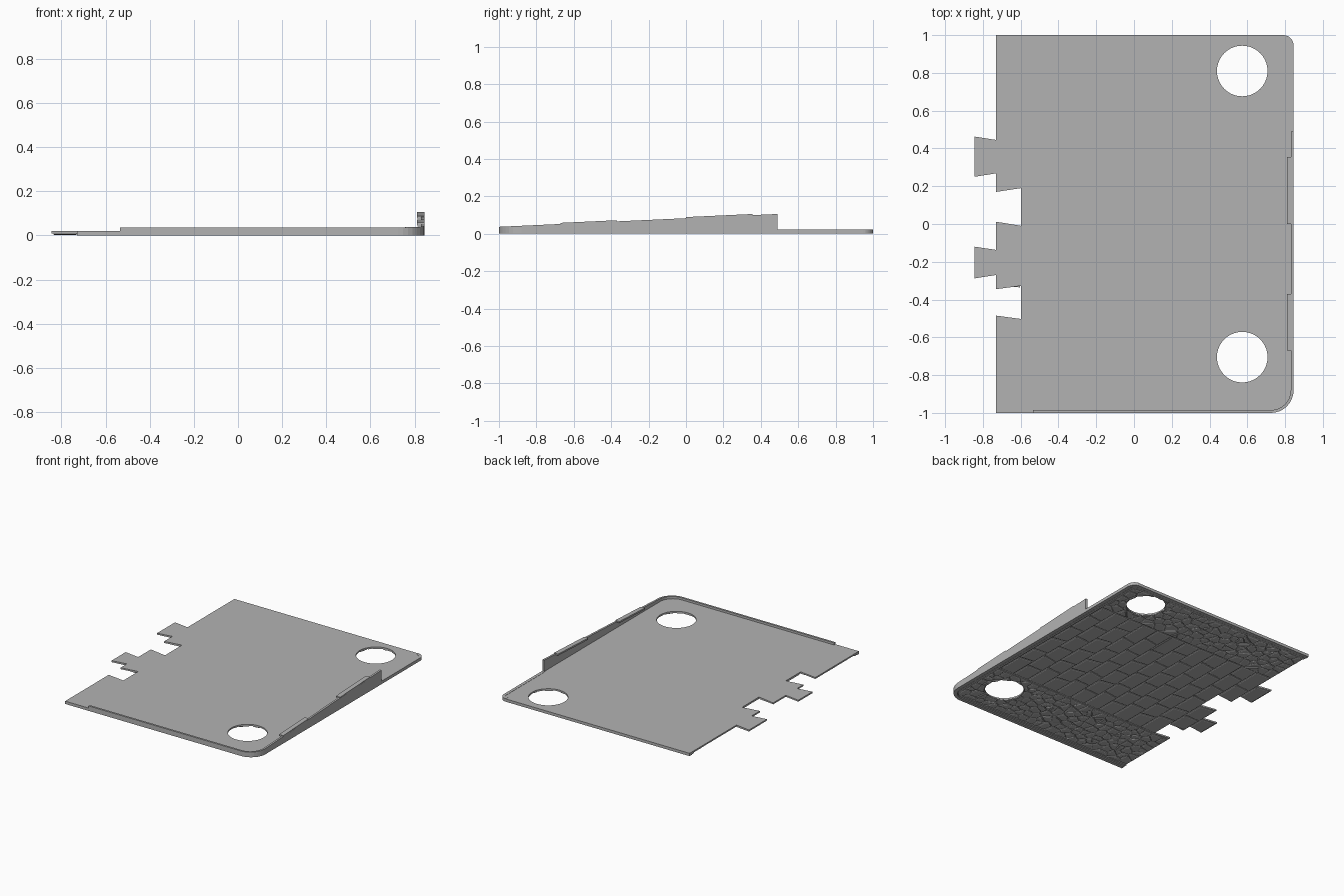
import bpy, bmesh, math, random
from mathutils import Vector

random.seed(4)
if "Cube" in bpy.data.objects:
    bpy.data.objects.remove(bpy.data.objects["Cube"])

GREY = (0.45, 0.45, 0.45, 1)
mat = bpy.data.materials.new("plain grey")
mat.use_nodes = True
mat.diffuse_color = GREY
mat.node_tree.nodes["Principled BSDF"].inputs["Base Color"].default_value = GREY

LEFT, RIGHT = -0.73, 0.845
HOLES = [(Vector((0.573, 0.81)), 0.134), (Vector((0.573, -0.705)), 0.134)]
CORE, TOP = 0.01, 0.021          # underside and top of the plate


def finish(name, bm):
    bmesh.ops.recalc_face_normals(bm, faces=bm.faces)
    mesh = bpy.data.meshes.new(name)
    bm.to_mesh(mesh)
    bm.free()
    mesh.materials.append(mat)
    obj = bpy.data.objects.new(name, mesh)
    bpy.context.collection.objects.link(obj)
    return obj


def arc(cx, cy, r, start, end, n):
    return [Vector((cx + r * math.cos(t), cy + r * math.sin(t)))
            for t in (math.radians(start + (end - start) * i / n) for i in range(n + 1))]


def rim(d):
    """Front, right and back edge of the plate, moved inwards by d."""
    r1, r2 = 0.12, 0.055
    return ([Vector((LEFT, d - 1)), Vector((-0.535, d - 1))]
            + arc(RIGHT - r1, r1 - 1, r1 - d, -90, 0, 8)
            + [Vector((RIGHT - d, 0.49))]
            + arc(RIGHT - r2, 1 - r2, r2 - d, 0, 90, 8)
            + [Vector((LEFT, 1 - d))])


def ribbon(name, a, b, low, high):
    """Solid strip between two paths; low and high give z from the y position."""
    bm = bmesh.new()
    rings = []
    for p, q in zip(a, b):
        y = p.y
        rings.append([bm.verts.new((v.x, v.y, z)) for v, z in
                      ((p, low(y)), (q, low(y)), (q, high(y)), (p, high(y)))])
    for r, s in zip(rings, rings[1:]):
        for i in range(4):
            j = (i + 1) % 4
            bm.faces.new((r[i], r[j], s[j], s[i]))
    bm.faces.new(rings[0])
    bm.faces.new(rings[-1])
    return finish(name, bm)


def level(z):
    return lambda y: z


def wall_top(y):
    return 0.037 + 0.046 * max(0, y + 1)


# Plate with dovetail tabs, notches and two round holes
edge_steps = [(LEFT, 0.445), (-0.845, 0.463), (-0.845, 0.25), (LEFT, 0.268),
              (LEFT, 0.17), (-0.597, 0.19), (-0.597, -0.01), (LEFT, 0.012),
              (LEFT, -0.137), (-0.845, -0.12), (-0.845, -0.288), (LEFT, -0.27),
              (LEFT, -0.345), (-0.597, -0.327), (-0.597, -0.503), (LEFT, -0.485)]
bm = bmesh.new()
loops = [rim(0) + [Vector(p) for p in edge_steps]]
loops += [arc(c.x, c.y, r, 0, 360, 40)[:-1] for c, r in HOLES]
edges = []
for loop in loops:
    vs = [bm.verts.new((p.x, p.y, CORE)) for p in loop]
    edges += [bm.edges.new((vs[i - 1], vs[i])) for i in range(len(vs))]
bmesh.ops.triangle_fill(bm, edges=edges, use_beauty=True)
res = bmesh.ops.extrude_face_region(bm, geom=bm.faces[:])
bmesh.ops.translate(bm, vec=(0, 0, TOP - CORE),
                    verts=[g for g in res["geom"] if isinstance(g, bmesh.types.BMVert)])
finish("base_plate", bm)

# Kerb lines under the rim, ramped wall above it, and low lip at the back
ribbon("outer_kerb", rim(0), rim(0.026), level(0), level(0.0105))
ribbon("inner_kerb", rim(0.031), rim(0.052), level(0.003), level(0.0105))
ribbon("ramped_wall", rim(0)[1:12], rim(0.015)[1:12], level(0.0105), wall_top)
ribbon("back_lip", rim(0)[11:21], rim(0.022)[11:21], level(0.02), level(0.0225))

# Coping strips along the top of the wall
for i, (y0, y1) in enumerate(((-0.67, -0.37), (0, 0.355))):
    ribbon(f"coping_{i + 1}", [Vector((0.81, y0)), Vector((0.81, y1))],
           [Vector((0.8445, y0)), Vector((0.8445, y1))],
           lambda y: wall_top(y) - 0.006, lambda y: wall_top(y) + 0.006)


def shrink(poly, gap):
    c = sum(poly, Vector((0, 0))) / len(poly)
    return [p + (c - p) * min(0.6, gap / max((c - p).length, 1e-5)) for p in poly]


def add_stone(bm, poly, gap, bevel, depth):
    """Paving stone hanging below the plate, with bevelled edges."""
    body = shrink(poly, gap)
    face = shrink(body, bevel)
    rings = [[bm.verts.new((p.x, p.y, z)) for p in ring] for ring, z in
             ((body, CORE + 0.0005), (body, depth + 0.003), (face, depth))]
    n = len(poly)
    for r, s in zip(rings, rings[1:]):
        for i in range(n):
            bm.faces.new((r[i - 1], r[i], s[i], s[i - 1]))
    bm.faces.new(rings[0])
    bm.faces.new(rings[-1])


# Running-bond pavers in the middle of the underside
SEAMS = ([0.6, 0.37, 0.18, 0, -0.17, -0.335, -0.495],
         [0.6, 0.455, 0.26, 0.07, -0.13, -0.28, -0.495])
COURSE = 0.127
bm = bmesh.new()
for k in range(-1, 12):
    x0 = LEFT + 0.003 + COURSE * k
    x1 = min(x0 + COURSE, 0.786)
    if k < 0:
        x0 += 0.014
    seams = SEAMS[k % 2]
    slants = [0] + [random.uniform(-0.012, 0.012) for _ in seams[1:-1]] + [0]
    for i in range(len(seams) - 1):
        if (k == -1 and i not in (1, 4)) or (k == 0 and i in (2, 5)):
            continue
        a, b, s, t = seams[i], seams[i + 1], slants[i], slants[i + 1]
        if k == -1:
            s, t = -0.006, 0.006
        poly = [Vector(p) for p in ((x0, b - t), (x1, b + t), (x1, a + s), (x0, a - s))]
        add_stone(bm, poly, 0.006, 0.009, random.uniform(0.002, 0.004))
finish("road_pavers", bm)


def clip(poly, mid, normal):
    """Keep the part of a convex polygon behind a line."""
    out = []
    for i, q in enumerate(poly):
        p = poly[i - 1]
        dp, dq = (p - mid).dot(normal), (q - mid).dot(normal)
        if dp * dq < 0:
            out.append(p.lerp(q, dp / (dp - dq)))
        if dq <= 0:
            out.append(q)
    return out


def cobbles(name, y0, y1):
    """Irregular stones filling a strip, kept clear of the holes."""
    x0, x1, size = LEFT + 0.002, 0.79, 0.066
    nx, ny = round((x1 - x0) / size), round((y1 - y0) / size)
    seeds = [Vector((x0 + (i + 0.5 + random.uniform(-0.42, 0.42)) * (x1 - x0) / nx,
                     y0 + (j + 0.5 + random.uniform(-0.42, 0.42)) * (y1 - y0) / ny))
             for i in range(nx) for j in range(ny)]
    bm = bmesh.new()
    for s in seeds:
        poly = [Vector(p) for p in ((x0, y0), (x1, y0), (x1, y1), (x0, y1))]
        for o in seeds:
            if o is not s and (o - s).length < 4 * size:
                poly = clip(poly, (s + o) / 2, o - s)
        for c, r in HOLES:
            c_to_s = sum(poly, Vector((0, 0))) / max(len(poly), 1) - c
            if c_to_s.length < 3 * r and poly:
                d = c_to_s.normalized()
                poly = clip(poly, c + d * r, -d)
        if len(poly) > 2:
            add_stone(bm, poly, 0.004, 0.009, random.uniform(0.001, 0.004))
    finish(name, bm)


cobbles("back_cobbles", 0.6, 0.947)
cobbles("front_cobbles", -0.947, -0.505)
